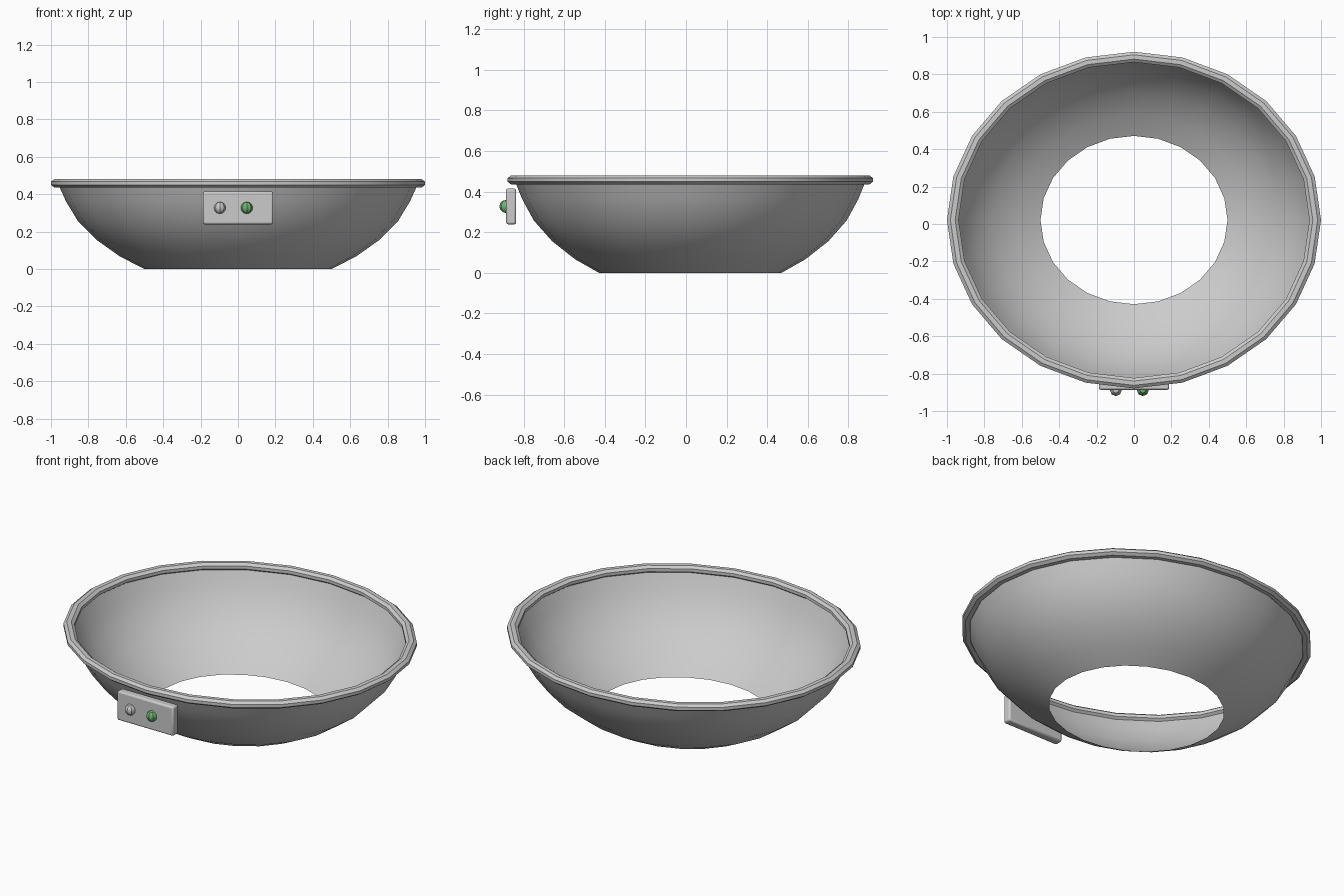
import bpy
import math

cube = bpy.data.objects.get("Cube")
if cube:
    bpy.data.objects.remove(cube, do_unlink=True)

SIDES = 24          # facets around the bowl
DEPTH = 0.9         # oval: y radius relative to x radius
CENTRE_Y = 0.021


def material(name, rgb):
    mat = bpy.data.materials.new(name)
    mat.use_nodes = True
    mat.diffuse_color = (*rgb, 1)
    bsdf = next(n for n in mat.node_tree.nodes if n.type == "BSDF_PRINCIPLED")
    bsdf.inputs["Base Color"].default_value = (*rgb, 1)
    return mat


grey = material("light grey", (0.6, 0.6, 0.6))
green = material("button green", (0.16, 0.47, 0.17))


def smooth(obj, degrees):
    bpy.ops.object.select_all(action="DESELECT")
    obj.select_set(True)
    bpy.context.view_layer.objects.active = obj
    bpy.ops.object.shade_smooth_by_angle(angle=math.radians(degrees))


def lathe(name, profile, closed=False):
    """Sweep (radius, z) points round an oval."""
    verts = []
    for r, z in profile:
        for j in range(SIDES):
            a = 2 * math.pi * j / SIDES
            verts.append((r * math.cos(a), CENTRE_Y + DEPTH * r * math.sin(a), z))
    n = len(profile)
    faces = []
    for i in range(n if closed else n - 1):
        k = (i + 1) % n
        for j in range(SIDES):
            m = (j + 1) % SIDES
            faces.append((i * SIDES + j, i * SIDES + m, k * SIDES + m, k * SIDES + j))
    mesh = bpy.data.meshes.new(name)
    mesh.from_pydata(verts, [], faces)
    mesh.materials.append(grey)
    obj = bpy.data.objects.new(name, mesh)
    bpy.context.collection.objects.link(obj)
    return obj


# Open-bottomed bowl wall
bowl = lathe("bowl_wall", [(0.5, 0.0), (0.63, 0.066), (0.757, 0.156),
                           (0.857, 0.258), (0.92, 0.362), (0.962, 0.455)])
smooth(bowl, 35)

# Rolled rim with a flattened octagonal section
section = []
for i in range(8):
    a = math.radians(22.5 + 45 * i)
    section.append((0.969 + 0.0335 * math.cos(a), 0.458 + 0.024 * math.sin(a)))
rim = lathe("rim", section, closed=True)
smooth(rim, 30)

# Control plate on the front
bpy.ops.mesh.primitive_cube_add(size=1, location=(0, -0.862, 0.327))
plate = bpy.context.object
plate.name = "control_plate"
plate.scale = (0.376, 0.05, 0.176)
bpy.ops.object.transform_apply(location=False, rotation=False, scale=True)
plate.data.materials.append(grey)
bevel = plate.modifiers.new("soft_edges", "BEVEL")
bevel.width = 0.01
bevel.segments = 2
smooth(plate, 30)

# Two round buttons
for name, x, mat in (("right_button", -0.097, grey), ("left_button", 0.047, green)):
    bpy.ops.mesh.primitive_uv_sphere_add(segments=8, ring_count=6, radius=0.032,
                                         location=(x, -0.888, 0.327))
    button = bpy.context.object
    button.name = name
    button.data.materials.append(mat)
    smooth(button, 30)
